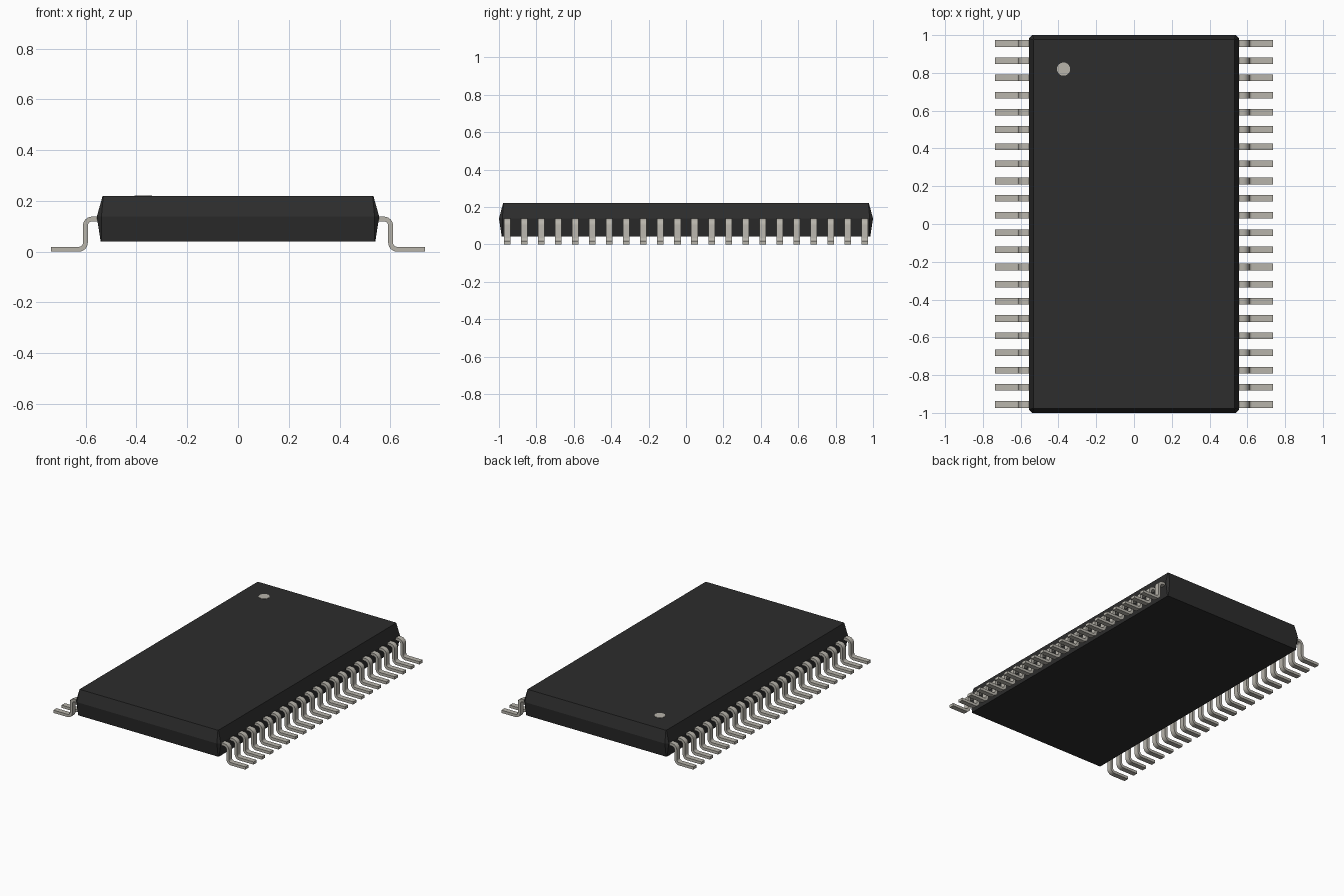
import bpy, bmesh, math
from mathutils import Vector

if "Cube" in bpy.data.objects:
    bpy.data.objects.remove(bpy.data.objects["Cube"])


def material(name, rgb):
    m = bpy.data.materials.new(name)
    m.use_nodes = True
    m.diffuse_color = (*rgb, 1)
    m.node_tree.nodes["Principled BSDF"].inputs["Base Color"].default_value = (*rgb, 1)
    return m


def finish(name, bm, mat, smooth=False):
    bmesh.ops.recalc_face_normals(bm, faces=bm.faces)
    mesh = bpy.data.meshes.new(name)
    bm.to_mesh(mesh)
    bm.free()
    mesh.materials.append(mat)
    ob = bpy.data.objects.new(name, mesh)
    bpy.context.collection.objects.link(ob)
    if smooth:
        bpy.ops.object.select_all(action='DESELECT')
        ob.select_set(True)
        bpy.context.view_layer.objects.active = ob
        bpy.ops.object.shade_smooth_by_angle(angle=math.radians(35))
    return ob


def loft(bm, rings):
    """Join closed rings of points into a capped solid."""
    rings = [[bm.verts.new(p) for p in ring] for ring in rings]
    n = len(rings[0])
    for a, b in zip(rings, rings[1:]):
        for i in range(n):
            j = (i + 1) % n
            bm.faces.new((a[i], a[j], b[j], b[i]))
    bm.faces.new(rings[0])
    bm.faces.new(rings[-1])


black = material("black plastic", (0.026, 0.026, 0.026))
metal = material("tin grey", (0.48, 0.46, 0.41))


# Body: two tapered halves meeting at a parting line, corners chamfered
def section(hx, hy, c, z):
    corners = ((1, 1), (-1, 1), (-1, -1), (1, -1))
    ring = []
    for sx, sy in corners:
        pair = [(sx * hx, sy * (hy - c), z), (sx * (hx - c), sy * hy, z)]
        ring += pair if sx * sy > 0 else pair[::-1]
    return ring


bm = bmesh.new()
loft(bm, [section(0.541, 0.985, 0.004, 0.041),
          section(0.556, 1.0, 0.018, 0.138),
          section(0.533, 0.978, 0.003, 0.22)])
finish("body", bm, black)

# Pin one marker: thin disc on the top face
bm = bmesh.new()
bmesh.ops.create_cone(bm, cap_ends=True, segments=24, radius1=0.035, radius2=0.035, depth=0.004)
bmesh.ops.translate(bm, verts=bm.verts, vec=(-0.373, 0.82, 0.2195))
finish("pin_one_marker", bm, metal)

# Gull-wing lead: centre line of two bends, with direction at each point
THICK, WIDTH, BEND, STEPS = 0.019, 0.035, 0.026, 6
LEG_X, TOP_Z, FOOT_Z = 0.601, 0.1285, 0.0095
path = [(0.53, TOP_Z, 0)]
for i in range(STEPS + 1):
    a = math.pi / 2 * i / STEPS
    path.append((LEG_X - BEND + BEND * math.sin(a), TOP_Z - BEND + BEND * math.cos(a), a))
for i in range(STEPS + 1):
    a = math.pi / 2 * (1 - i / STEPS)
    path.append((LEG_X + BEND - BEND * math.sin(a), FOOT_Z + BEND - BEND * math.cos(a), a))
path.append((0.737, FOOT_Z, 0))


def add_lead(bm, side, y):
    rings = []
    for x, z, a in path:
        n = Vector((math.sin(a), 0, math.cos(a))) * THICK / 2
        ring = []
        for s, w in ((1, 1), (1, -1), (-1, -1), (-1, 1)):
            p = Vector((x, y + w * WIDTH / 2, z)) + n * s
            ring.append((p.x * side, p.y, p.z))
        rings.append(ring)
    loft(bm, rings)


# Two rows of leads
COUNT, PITCH = 22, 0.091
for name, side in (("left_leads", 1), ("right_leads", -1)):
    bm = bmesh.new()
    for i in range(COUNT):
        add_lead(bm, side, (i - (COUNT - 1) / 2) * PITCH)
    finish(name, bm, metal, smooth=True)
